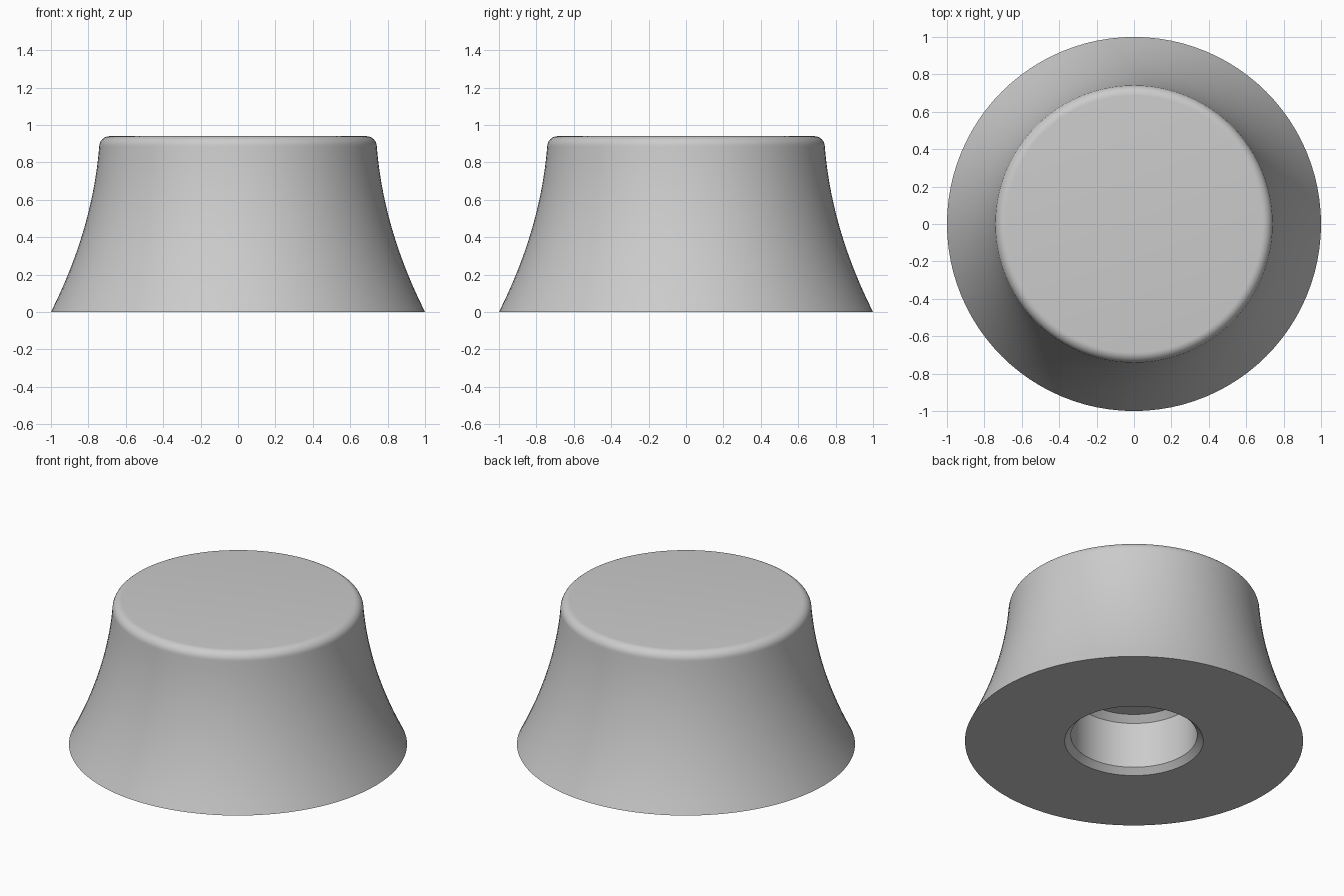
import bpy
import math

cube = bpy.data.objects.get("Cube")
if cube:
    bpy.data.objects.remove(cube, do_unlink=True)

SEGMENTS = 96
HEIGHT = 0.94
FILLET = 0.055
NECK = 0.742

grey = bpy.data.materials.new("plain grey")
grey.use_nodes = True
colour = (0.6, 0.6, 0.6, 1.0)
grey.diffuse_color = colour
grey.node_tree.nodes["Principled BSDF"].inputs["Base Color"].default_value = colour

# Stepped blind hole: chamfered mouth, straight wall, chamfered ceiling
profile = [(0.335, 0.374), (0.374, 0.335), (0.374, 0.036), (0.41, 0)]

# Concave flared side
shoulder = HEIGHT - FILLET
for i in range(15):
    z = shoulder * i / 14
    t = shoulder - z
    slope = 0.08
    curve = (1 - NECK - slope * shoulder) / shoulder ** 2
    profile.append((NECK + slope * t + curve * t * t, z))

# Rounded top edge
for i in range(1, 9):
    a = math.pi / 2 * i / 8
    profile.append((NECK - FILLET + FILLET * math.cos(a), shoulder + FILLET * math.sin(a)))

# Revolve the profile and close the hole ceiling and the top
verts = []
for r, z in profile:
    for s in range(SEGMENTS):
        a = 2 * math.pi * s / SEGMENTS
        verts.append((r * math.cos(a), r * math.sin(a), z))
faces = []
for ring in range(len(profile) - 1):
    for s in range(SEGMENTS):
        n = (s + 1) % SEGMENTS
        low, high = ring * SEGMENTS, (ring + 1) * SEGMENTS
        faces.append((low + s, low + n, high + n, high + s))
last = (len(profile) - 1) * SEGMENTS
faces.append(tuple(reversed(range(SEGMENTS))))
faces.append(tuple(range(last, last + SEGMENTS)))

mesh = bpy.data.meshes.new("flared_foot")
mesh.from_pydata(verts, [], faces)
mesh.materials.append(grey)
foot = bpy.data.objects.new("flared_foot", mesh)
bpy.context.collection.objects.link(foot)

# Smooth shading with crisp rims
bpy.context.view_layer.objects.active = foot
foot.select_set(True)
bpy.ops.object.shade_smooth_by_angle(angle=math.radians(30))
